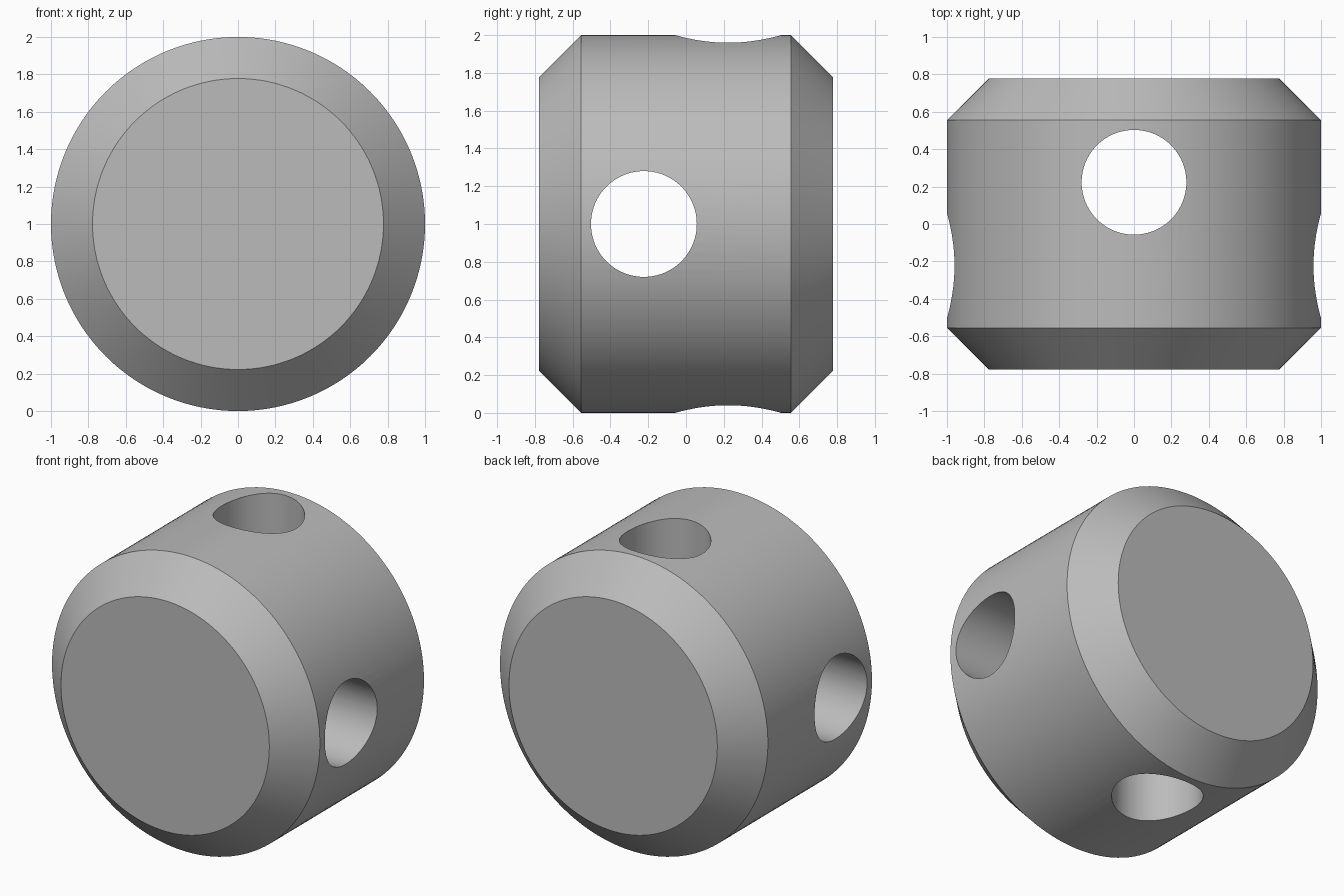
import bpy
import bmesh
import math
from mathutils import Matrix

cube = bpy.data.objects.get("Cube")
if cube:
    bpy.data.objects.remove(cube, do_unlink=True)

RADIUS, HALF_LENGTH, CHAMFER = 1.0, 0.777, 0.222
HOLE_RADIUS, HOLE_OFFSET = 0.28, 0.223

grey = bpy.data.materials.new("plain grey")
grey.use_nodes = True
colour = (0.5, 0.5, 0.5, 1)
grey.diffuse_color = colour
grey.node_tree.nodes["Principled BSDF"].inputs["Base Color"].default_value = colour


def cylinder(name, radius, length, axis, centre, sides):
    """Closed cylinder along the x, y or z axis."""
    turn = {"x": Matrix.Rotation(math.pi / 2, 4, "Y"),
            "y": Matrix.Rotation(math.pi / 2, 4, "X"),
            "z": Matrix.Identity(4)}[axis]
    bm = bmesh.new()
    bmesh.ops.create_cone(bm, cap_ends=True, segments=sides, radius1=radius,
                          radius2=radius, depth=length,
                          matrix=Matrix.Translation(centre) @ turn)
    mesh = bpy.data.meshes.new(name)
    bm.to_mesh(mesh)
    bm.free()
    mesh.materials.append(grey)
    obj = bpy.data.objects.new(name, mesh)
    bpy.context.collection.objects.link(obj)
    return obj


# Round body with both rims chamfered
body = cylinder("connector_body", RADIUS, 2 * HALF_LENGTH, "y", (0, 0, RADIUS), 128)
bm = bmesh.new()
bm.from_mesh(body.data)
rims = [e for e in bm.edges if abs(e.verts[0].co.y - e.verts[1].co.y) < 0.01]
bmesh.ops.bevel(bm, geom=rims, offset=CHAMFER, offset_type="OFFSET",
                segments=1, affect="EDGES")
bm.to_mesh(body.data)
bm.free()

# Two crossing through holes: sideways near the front, upright near the back
bpy.context.view_layer.objects.active = body
body.select_set(True)
for name, axis, y in (("side_hole", "x", -HOLE_OFFSET), ("upright_hole", "z", HOLE_OFFSET)):
    cutter = cylinder(name, HOLE_RADIUS, 3, axis, (0, y, RADIUS), 96)
    cutter.hide_render = True
    cut = body.modifiers.new(name, "BOOLEAN")
    cut.operation = "DIFFERENCE"
    cut.solver = "EXACT"
    cut.object = cutter
    bpy.ops.object.modifier_apply(modifier=cut.name)
    bpy.data.objects.remove(cutter, do_unlink=True)

bpy.ops.object.shade_smooth_by_angle(angle=math.radians(30))
